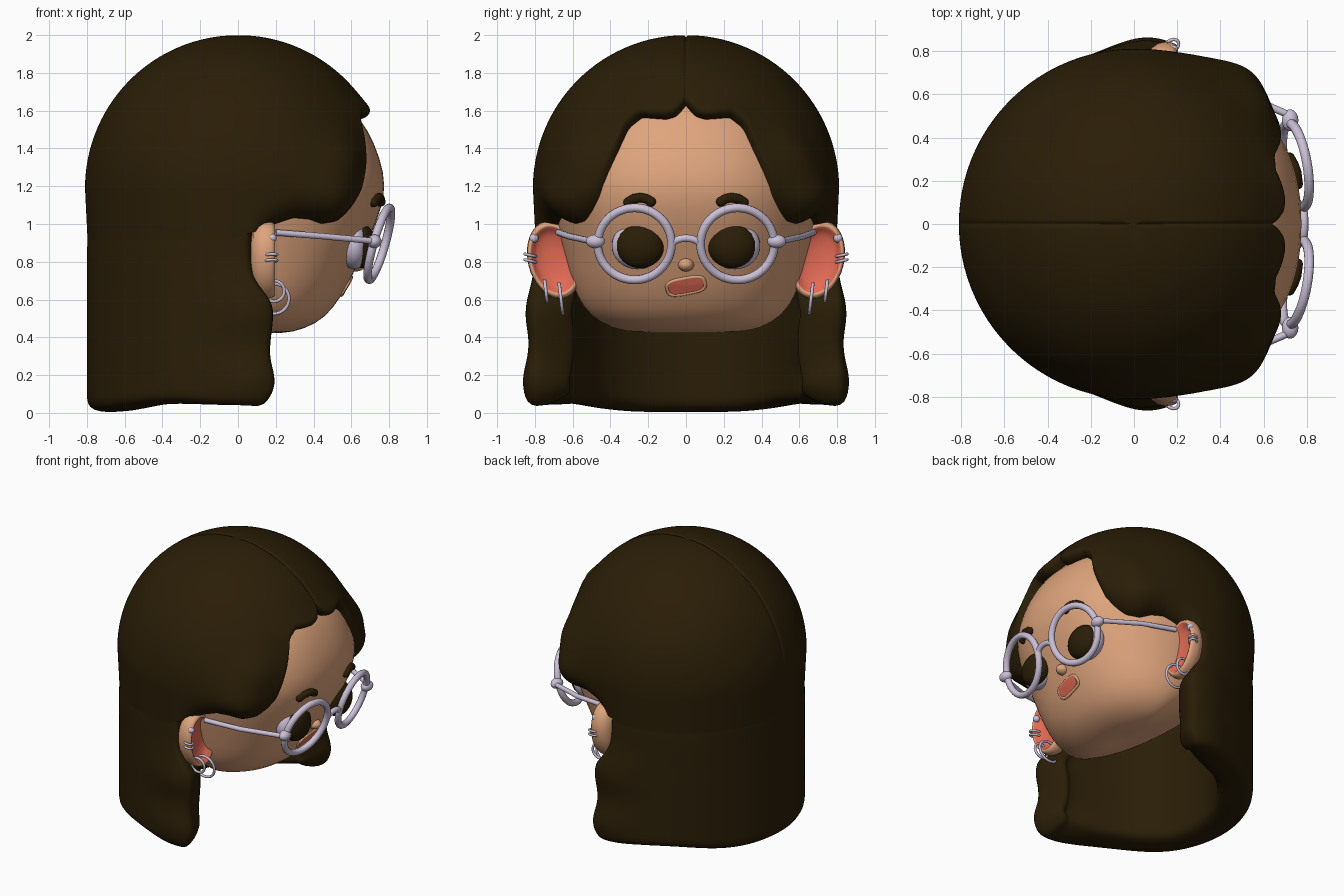
import bpy, bmesh, math
from math import sin, cos, pi, radians, exp, sqrt
from mathutils import Vector

if "Cube" in bpy.data.objects:
    bpy.data.objects.remove(bpy.data.objects["Cube"])


def mat(name, rgb):
    m = bpy.data.materials.new(name)
    m.diffuse_color = (*rgb, 1)
    m.use_nodes = True
    m.node_tree.nodes["Principled BSDF"].inputs["Base Color"].default_value = m.diffuse_color
    return m


HAIR = mat("dark_brown", (0.023, 0.0125, 0.002))
SKIN = mat("skin", (0.74, 0.375, 0.205))
RED = mat("coral_red", (0.77, 0.145, 0.09))
METAL = mat("lavender", (0.60, 0.53, 0.68))


def interp(table, t, col=1):
    for a, b in zip(table, table[1:]):
        if t <= b[0]:
            k = max(0, (t - a[0]) / (b[0] - a[0]))
            return a[col] + k * (b[col] - a[col])
    return table[-1][col]


def grid(name, rows, mats, wrap=False, caps=False, rule=None, mods=()):
    """Skin a list of equally long point rows into a smooth mesh."""
    bm = bmesh.new()
    vs = [[bm.verts.new(p) for p in r] for r in rows]
    n = len(rows[0])
    for i in range(len(rows) - 1):
        for j in range(n if wrap else n - 1):
            k = (j + 1) % n
            f = bm.faces.new((vs[i][j], vs[i][k], vs[i + 1][k], vs[i + 1][j]))
            f.material_index = rule(i) if rule else 0
    if caps:
        bm.faces.new(vs[0])
        f = bm.faces.new(vs[-1])
        f.material_index = rule(len(rows)) if rule else 0
    bmesh.ops.remove_doubles(bm, verts=bm.verts, dist=1e-5)
    bmesh.ops.recalc_face_normals(bm, faces=bm.faces)
    for f in bm.faces:
        f.smooth = True
    me = bpy.data.meshes.new(name)
    bm.to_mesh(me)
    bm.free()
    for m in mats:
        me.materials.append(m)
    ob = bpy.data.objects.new(name, me)
    bpy.context.collection.objects.link(ob)
    for kind, props in mods:
        md = ob.modifiers.new(kind.title(), kind)
        for k, v in props.items():
            setattr(md, k, v)
    return ob


def ball(name, loc, scale, m, rot=(0, 0, 0)):
    bpy.ops.mesh.primitive_uv_sphere_add(segments=32, ring_count=16, location=loc, rotation=rot)
    ob = bpy.context.object
    ob.name, ob.scale = name, scale
    ob.data.materials.append(m)
    bpy.ops.object.shade_smooth()
    return ob


def tube(name, pts, r, m, cyclic=False):
    """Round tube along points, converted to a mesh."""
    cu = bpy.data.curves.new(name, 'CURVE')
    cu.dimensions, cu.bevel_depth, cu.bevel_resolution = '3D', r, 3
    cu.use_fill_caps = True
    sp = cu.splines.new('POLY')
    sp.points.add(len(pts) - 1)
    for p, q in zip(sp.points, pts):
        p.co = (*q, 1)
    sp.use_cyclic_u = cyclic
    sp.use_smooth = True
    cu.materials.append(m)
    ob = bpy.data.objects.new(name, cu)
    bpy.context.collection.objects.link(ob)
    bpy.ops.object.select_all(action='DESELECT')
    ob.select_set(True)
    bpy.context.view_layer.objects.active = ob
    bpy.ops.object.convert(target='MESH')
    return ob


def ring(c, r, u, v, n=48):
    return [Vector(c) + r * (cos(2 * pi * k / n) * Vector(u) + sin(2 * pi * k / n) * Vector(v)) for k in range(n)]


def sgnpow(v, e):
    return math.copysign(abs(v) ** e, v)


# Head: superellipse rings (height, front reach, half width); the underside rises to the back
HEAD = [(.415, .16, .20), (.425, .29, .36), (.47, .415, .47), (.55, .505, .56), (.68, .585, .61),
        (.8, .64, .64), (.95, .71, .68), (1.08, .76, .71), (1.2, .785, .72), (1.35, .755, .69),
        (1.5, .69, .63), (1.62, .60, .54), (1.75, .42, .40), (1.85, .10, .10)]
rows = []
for z, xf, w in HEAD:
    row = []
    for k in range(48):
        c, s = cos(2 * pi * k / 48), sin(2 * pi * k / 48)
        x = abs(c) ** (2 / 2.3) * (xf if c > 0 else -0.8 * w)
        rise = .55 * max(0, .12 - x) * max(0, 1 - (z - .415) / .5)
        row.append((x, sgnpow(s, 2 / 2.3) * w, z + rise))
    rows.append(row)
grid("head", rows, [SKIN], wrap=True, caps=True, mods=[('SUBSURF', dict(levels=1, render_levels=1))])

# Hair cap: half dome from the crown down to the hairline, mirrored at the parting
LINE = [(0, 1.63), (2, 1.60), (5, 1.565), (9, 1.55), (15, 1.555), (21, 1.56), (26, 1.50), (29, 1.35),
        (33, 1.20), (36, 1.11), (40, 1.06), (46, 1.01), (53, 1.0), (59, 1.025), (66, 1.03), (76, .99),
        (86, .95), (95, .90), (180, .90)]
R, CZ = 0.81, 1.19
# puffs of the fringe: azimuth, height, spreads, size
PUFFS = [(52, 1.13, 11, .15, .065), (46, 1.36, 10, .14, .045), (62, 1.22, 14, .2, .025), (14, 1.60, 14, .06, .02)]
angles = [0, .6, 1.2] + [1.2 + 1.2 * k for k in range(1, 148)] + [178.8, 179.4, 180]
rows = []
for th in angles:
    zl = interp(LINE, th)
    low = math.acos((zl - CZ) / R) if zl > CZ else pi / 2 + (CZ - zl) / R
    row = []
    for i in range(45):
        # rows crowd toward the hairline for a rounded lip
        ph = low * (1 - (1 - i / 44) ** 1.4)
        rho, z = R * sin(ph), CZ + R * cos(ph)
        if ph > pi / 2:
            rho, z = R - .04 * (ph - pi / 2), CZ - R * (ph - pi / 2)
        for a, h, sa, sh, size in PUFFS:
            rho += size * exp(-((th - a) / sa) ** 2 - ((z - h) / sh) ** 2)
        s = max(0, (ph / low - .90) / .10)
        rho -= .11 * min(1, max(0, (84 - th) / 10)) * (1 - sqrt(max(0, 1 - s * s)))
        y = rho * sin(radians(th))
        d = .010 * exp(-(y / .008) ** 2) * (1 if th < 90 or z > 1.3 else 0)
        row.append((rho * cos(radians(th)) * (1 - d), y, z - d * max(0, cos(ph))))
    rows.append(row)
grid("hair_cap", rows, [HAIR], mods=[('MIRROR', dict(use_axis=(False, True, False)))])

# Long hair: thick horseshoe wall with wavy front locks
rows = []
for i in range(12):
    z = 1.1 * i / 11
    start = interp([(0, 80), (.1, 75), (.2, 74.5), (.33, 77.5), (.45, 75), (.6, 75.5), (.72, 84), (1.1, 84)], z)
    lock = interp([(0, .03), (.15, .09), (.35, .025), (.5, .06), (.62, .05), (.75, .0), (1.1, 0)], z)
    row = []
    for j in range(41):
        th = start + (360 - 2 * start) * j / 40
        e = min(th, 360 - th)
        r = .80 + lock * exp(-((e - 84) / 14) ** 2) - max(0, z - .95) * .2
        lift = .045 * exp(-((e - 118) / 24) ** 2)
        row.append((r * cos(radians(th)), r * sin(radians(th)), z + lift * max(0, 1 - z * 3)))
    rows.append(row)
wall = grid("long_hair", rows, [HAIR], mods=[('SOLIDIFY', dict(thickness=.24, offset=-1)),
                                            ('SUBSURF', dict(levels=2, render_levels=2))])
me = wall.data
if sum(p.normal.x * p.center.x + p.normal.y * p.center.y for p in me.polygons) < 0:
    me.flip_normals()

# Nose and tilted open mouth, laid on the curve of the face
ball("nose", (.625, 0, .785), (.05, .042, .036), SKIN)


def on_face(r, a, lift):
    u, v = .092 * r * sgnpow(cos(a), .6), .036 * r * sgnpow(sin(a), .6)
    z = .672 + v + .19 * u
    y = u - .25 * v
    return (interp(HEAD, z) * (1 - .43 * (abs(y) / .61) ** 2.3) + lift, y, z)


loop = [2 * pi * k / 40 for k in range(40)]
mouth = grid("mouth", [[on_face(r, a, .007) for a in loop] for r in (.02, .5, 1)], [RED], wrap=True)
if sum(p.normal.x for p in mouth.data.polygons) < 0:
    mouth.data.flip_normals()
tube("lips", [on_face(1.07, a, -.003) for a in loop], .010, SKIN, True)

for side, s in (("left", 1), ("right", -1)):
    # Eyes and brows
    ball(side + "_eye", (.615, s * .258, .885), (.082, .135, .125), METAL)
    ball(side + "_iris", (.655, s * .242, .883), (.075, .126, .117), HAIR)
    brow = [(.755, .185, 1.118), (.752, .21, 1.134), (.748, .24, 1.14), (.735, .275, 1.134), (.718, .305, 1.115)]
    tube(side + "_brow", [(x, s * y, z) for x, y, z in brow], .026, HAIR)
    for x, y, z in (brow[0], brow[-1]):
        ball(side + "_brow_end", (x, s * y, z), (.026,) * 3, HAIR)

    # Ear: lathed cup with coral inside
    prof = [(.05, .065), (.5, .068), (.8, .08), (.95, .11), (1, .14), (.98, .175), (.92, .197),
            (.85, .195), (.78, .17), (.6, .15), (.3, .14), (.05, .138)]
    rows = []
    for r, x in prof:
        row = []
        for a in loop:
            u, v = .14 * r * cos(a), .21 * r * sin(a)
            row.append((x, s * (.697 + u * cos(.25) + v * sin(.25)), .81 - u * sin(.25) + v * cos(.25)))
        rows.append(row)
    grid(side + "_ear", rows, [SKIN, RED], wrap=True, caps=True, rule=lambda i: 1 if i >= 7 else 0)

    # Earrings
    ball(side + "_stud", (.18, s * .805, .925), (.024,) * 3, METAL)
    for k, (y, z, r) in enumerate(((.662, .605, .08), (.742, .645, .055))):
        tube(f"{side}_hoop_{k}", ring((.19, s * y, z), r, (1, 0, 0), (0, s * .12, 1), 28), .009, METAL, True)
    for k, z in enumerate((.835, .805)):
        tube(f"{side}_cuff_{k}", ring((.175, s * .825, z), .03, (.3, s * .95, .2), (1, 0, 0), 20), .008, METAL, True)

    # Glasses: tilted rim, hinge and temple arm
    u, v = Vector((-.16, s * .987, 0)), Vector((.27, 0, .963))
    tube(side + "_rim", ring((.748, s * .272, .895), .198, u, v), .023, METAL, True)
    ball(side + "_hinge", (.722, s * .48, .908), (.038, .05, .036), METAL)
    tube(side + "_arm", [(.715, s * .505, .91), (.45, s * .62, .935), (.2, s * .675, .955)], .017, METAL)

# Glasses bridge
tube("bridge", [(.775 + .012 * sin(a), -.075 * cos(a), .885 + .04 * sin(a))
                for a in [pi * k / 12 for k in range(13)]], .02, METAL)
